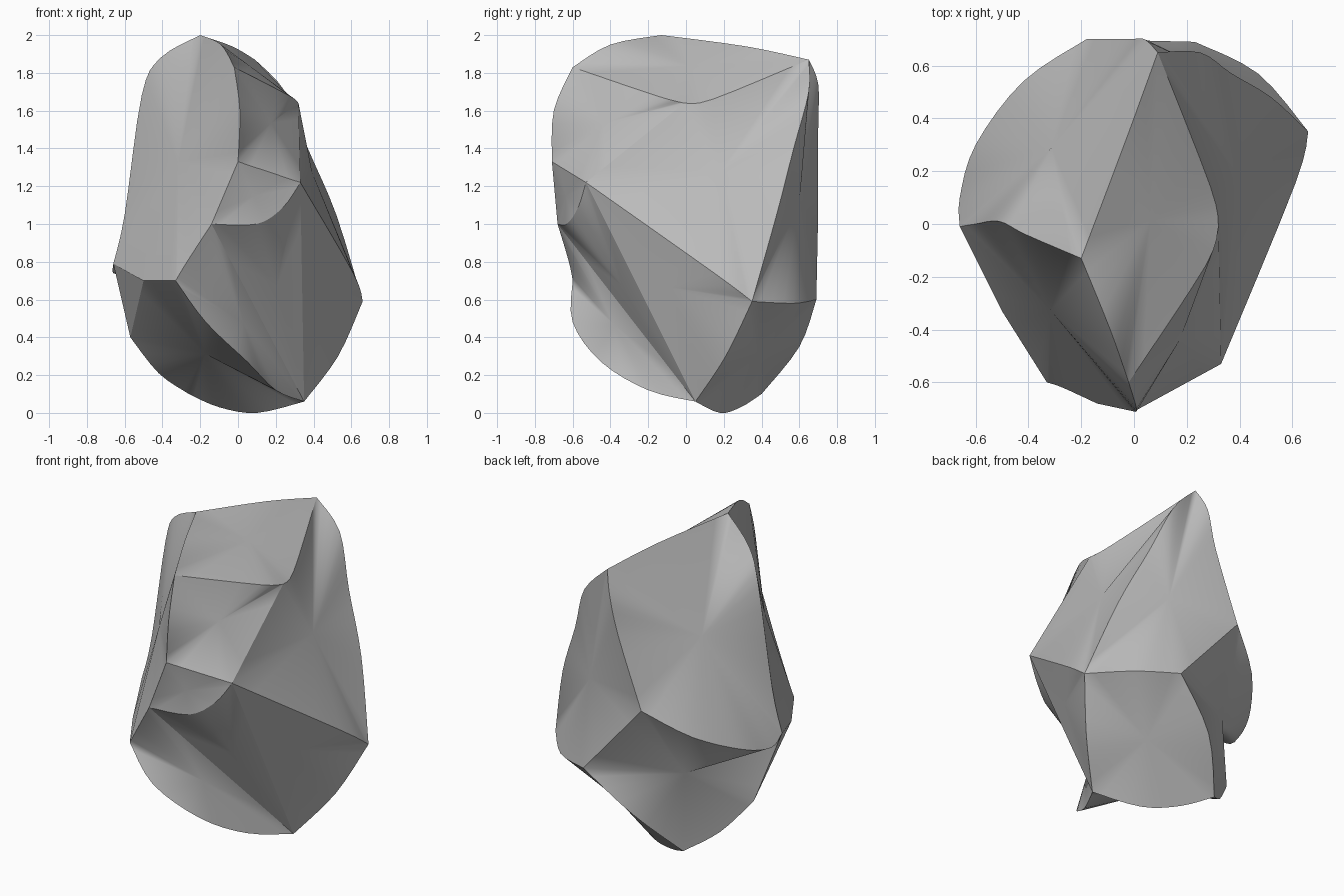
import bpy
import bmesh
from mathutils import Vector

cube = bpy.data.objects.get("Cube")
if cube:
    bpy.data.objects.remove(cube, do_unlink=True)

# Corners where three or more facets of the rock meet
corners = {
    "apex": (-.2, -.13, 2), "back_peak": (.09, .65, 1.87),
    "brow": (-.02, -.6, 1.83), "nose": (0, -.71, 1.33),
    "temple": (.32, -.01, 1.64), "lip": (-.14, -.68, 1),
    "chin": (-.33, -.6, .7), "shoulder": (.33, -.53, 1.22),
    "hip": (.66, .35, .59), "heel": (.35, .05, .06),
    "toe": (-.26, .4, .1), "tail": (.23, .69, .6),
    "spine": (-.18, .7, 1.07), "elbow": (-.66, -.01, .79),
    "knee": (-.57, .14, .4), "jaw": (-.5, -.33, .7),
}

# Edges that bend on their way between two corners
bends = {
    ("apex", "brow"): [(-.09, -.4, 1.95)],
    ("brow", "nose"): [(.01, -.7, 1.6)],
    ("brow", "temple"): [(.27, -.16, 1.68)],
    ("temple", "back_peak"): [(.29, .14, 1.66)],
    ("back_peak", "apex"): [(-.03, .32, 1.94)],
    ("shoulder", "lip"): [(.24, -.57, 1.09), (.1, -.63, 1)],
    ("shoulder", "hip"): [(.61, .15, .74)],
    ("lip", "chin"): [(-.27, -.62, .8)],
    ("chin", "heel"): [(-.17, -.6, .48), (.05, -.45, .27), (.2, -.2, .12)],
    ("elbow", "apex"): [(-.6, 0, 1.05), (-.51, .01, 1.68), (-.41, -.04, 1.88)],
    ("elbow", "spine"): [(-.66, .1, .74), (-.6, .3, .79), (-.42, .54, .91)],
    ("back_peak", "spine"): [(.04, .7, 1.74), (-.02, .7, 1.5)],
    ("back_peak", "hip"): [(.25, .65, 1.7), (.37, .57, 1.4), (.52, .48, 1.05)],
    ("hip", "heel"): [(.53, .21, .3)],
    ("hip", "tail"): [(.47, .57, .58)],
    ("tail", "toe"): [(-.05, .6, .35)],
    ("heel", "toe"): [(.1, .18, 0), (-.1, .29, .03)],
    ("toe", "knee"): [(-.42, .26, .21)],
}

# Facets, each named by the corners around it
facets = [
    "apex brow temple back_peak",
    "brow nose shoulder temple",
    "temple shoulder hip back_peak",
    "nose lip shoulder",
    "shoulder heel hip",
    "shoulder lip heel",
    "lip chin heel",
    "apex elbow jaw chin lip nose brow",
    "chin jaw knee toe heel",
    "jaw elbow knee",
    "apex back_peak spine elbow",
    "back_peak hip tail spine",
    "spine tail toe knee elbow",
    "hip heel toe tail",
]

STEPS = 4
bm = bmesh.new()
corner_verts = {name: bm.verts.new(co) for name, co in corners.items()}
edge_cache = {}


def curve_through(points):
    """Points strictly between the ends of a smooth curve through all points."""
    pts = [Vector(p) for p in points]
    ext = [pts[0]] + pts + [pts[-1]]
    out = []
    for a, b, c, d in zip(ext, ext[1:], ext[2:], ext[3:]):
        for i in range(STEPS):
            t = i / STEPS
            out.append(b + (c - a) * t / 2
                       + (a - b * 2.5 + c * 2 - d / 2) * t ** 2
                       + (b * 1.5 - a / 2 - c * 1.5 + d / 2) * t ** 3)
    return out[1:]


def facet_edge(start, end):
    """Shared vertices from start up to, but not including, end."""
    if (start, end) not in edge_cache:
        key = (start, end) if (start, end) in bends else (end, start)
        path = [corners[key[0]], *bends.get(key, []), corners[key[1]]]
        mids = [bm.verts.new(p) for p in curve_through(path)]
        edge_cache[key] = mids
        edge_cache[key[::-1]] = mids[::-1]
    return [corner_verts[start]] + edge_cache[start, end]


# Fill each facet around its middle, with crisp borders
for facet in facets:
    names = facet.split()
    loop = []
    for start, end in zip(names, names[1:] + names[:1]):
        loop += facet_edge(start, end)
    pairs = list(zip(loop, loop[1:] + loop[:1]))
    lengths = [(a.co - b.co).length for a, b in pairs]
    middle = sum(((a.co + b.co) * (w / 2) for (a, b), w in zip(pairs, lengths)),
                 Vector()) / sum(lengths)
    centre = bm.verts.new(middle)
    for a, b in pairs:
        face = bm.faces.new((a, b, centre))
        face.smooth = True
        bm.edges.get((a, b)).smooth = False

bmesh.ops.recalc_face_normals(bm, faces=bm.faces[:])
mesh = bpy.data.meshes.new("rock")
bm.to_mesh(mesh)
bm.free()
rock = bpy.data.objects.new("rock", mesh)
bpy.context.collection.objects.link(rock)

# Plain stone colour
stone = bpy.data.materials.new("stone_grey")
stone.use_nodes = True
grey = (.5, .5, .5, 1)
stone.diffuse_color = grey
stone.node_tree.nodes["Principled BSDF"].inputs["Base Color"].default_value = grey
mesh.materials.append(stone)
